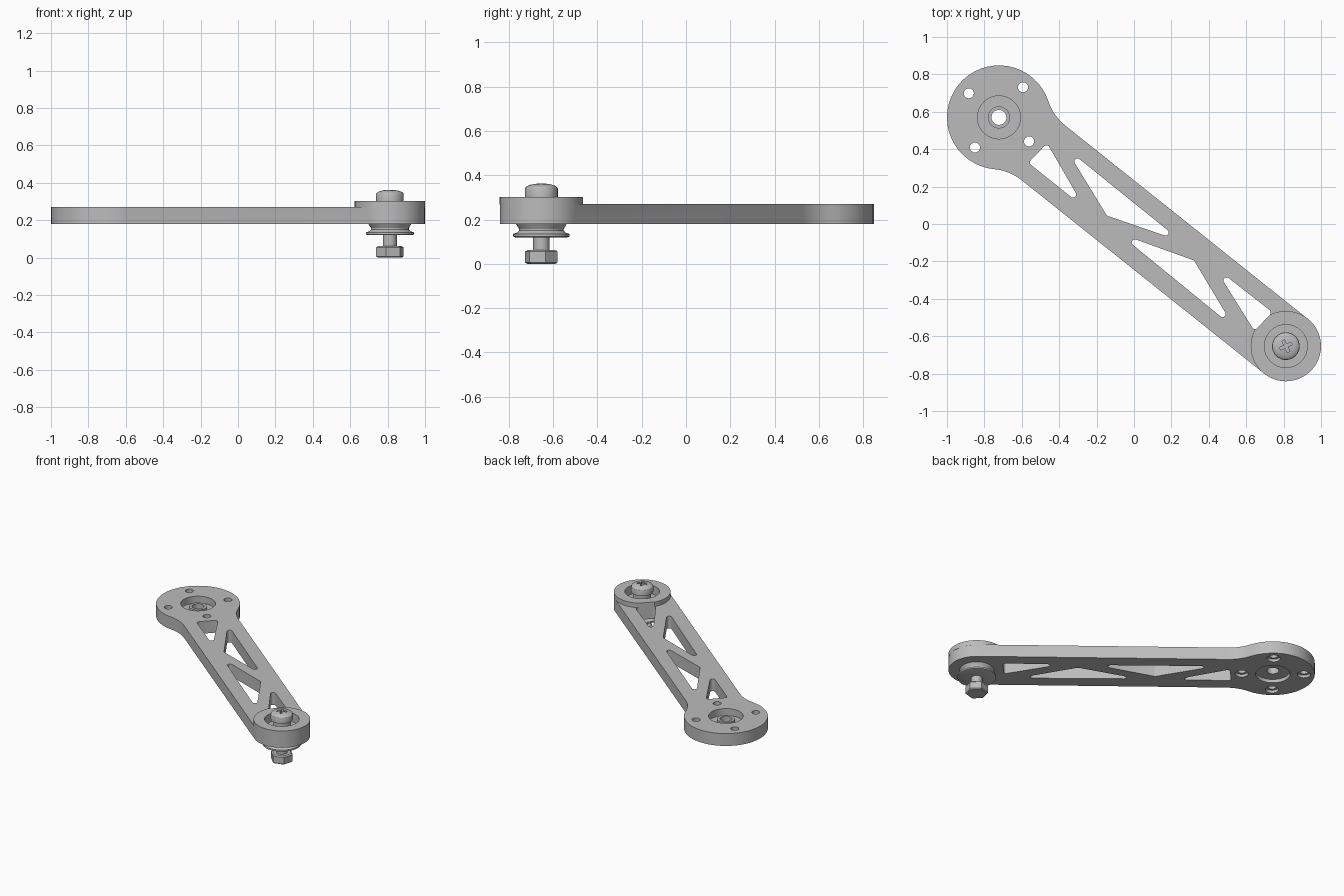
import bpy, bmesh, math
from mathutils import Vector, geometry

cube = bpy.data.objects.get("Cube")
if cube:
    bpy.data.objects.remove(cube, do_unlink=True)

grey = bpy.data.materials.new("plain grey")
grey.use_nodes = True
grey.diffuse_color = (0.5, 0.5, 0.5, 1)
grey.node_tree.nodes["Principled BSDF"].inputs["Base Color"].default_value = (0.5, 0.5, 0.5, 1)

HUB = Vector((-0.722, 0.57))      # wide end centre
TIP = Vector((0.812, -0.653))     # narrow end centre
AXIS = (TIP - HUB).normalized()
SIDE = Vector((-AXIS.y, AXIS.x))
LENGTH = (TIP - HUB).length
ANGLE = math.atan2(AXIS.y, AXIS.x)
R_HUB, R_TIP, R_FILLET = 0.278, 0.187, 0.28
BOTTOM, TOP, PAD_TOP = 0.18, 0.27, 0.303


def finish(name, bm):
    bmesh.ops.recalc_face_normals(bm, faces=bm.faces)
    mesh = bpy.data.meshes.new(name)
    bm.to_mesh(mesh)
    bm.free()
    mesh.materials.append(grey)
    obj = bpy.data.objects.new(name, mesh)
    bpy.context.collection.objects.link(obj)
    return obj


def prism(name, points, z0, z1):
    bm = bmesh.new()
    face = bm.faces.new([bm.verts.new((p[0], p[1], z0)) for p in points])
    new = bmesh.ops.extrude_face_region(bm, geom=[face])["geom"]
    bmesh.ops.translate(bm, vec=(0, 0, z1 - z0),
                        verts=[v for v in new if isinstance(v, bmesh.types.BMVert)])
    return finish(name, bm)


def arc(centre, r, start, end, steps):
    return [Vector((centre[0] + r * math.cos(start + (end - start) * i / steps),
                    centre[1] + r * math.sin(start + (end - start) * i / steps)))
            for i in range(steps + 1)]


def disc(name, centre, r, z0, z1, steps=32):
    return prism(name, arc(centre, r, 0, math.tau, steps)[:-1], z0, z1)


def lathe(name, centre, profile, steps=32, turn=0.0):
    """Closed solid turned from (radius, height) pairs."""
    bm = bmesh.new()
    rings = [[bm.verts.new((p.x, p.y, z))
              for p in arc(centre, r, turn, turn + math.tau, steps)[:-1]] for r, z in profile]
    for low, high in zip(rings, rings[1:]):
        for i in range(steps):
            j = (i + 1) % steps
            bm.faces.new((low[i], low[j], high[j], high[i]))
    bm.faces.new(rings[0])
    bm.faces.new(rings[-1])
    return finish(name, bm)


def combine(obj, other, operation):
    mod = obj.modifiers.new("cut", "BOOLEAN")
    mod.operation, mod.solver, mod.object = operation, "EXACT", other
    bpy.context.view_layer.objects.active = obj
    bpy.ops.object.modifier_apply(modifier=mod.name)
    bpy.data.objects.remove(other, do_unlink=True)


def smooth(obj, degrees=30):
    bpy.ops.object.select_all(action="DESELECT")
    obj.select_set(True)
    bpy.context.view_layer.objects.active = obj
    bpy.ops.object.shade_smooth_by_angle(angle=math.radians(degrees))


# Arm outline: round tip, straight edge, concave fillet, wide round end, mirrored
rise = R_TIP + R_FILLET
run = math.sqrt((R_HUB + R_FILLET) ** 2 - rise ** 2)
phi = math.atan2(rise, run)
half = (arc((LENGTH, 0), R_TIP, 0, math.pi / 2, 12)
        + arc((run, rise), R_FILLET, -math.pi / 2, phi - math.pi, 8)
        + arc((0, 0), R_HUB, phi, math.pi, 16)[1:])
outline = half + [Vector((p.x, -p.y)) for p in reversed(half[1:-1])]
arm = prism("arm", [HUB + AXIS * p.x + SIDE * p.y for p in outline], BOTTOM, TOP)

# Raised pad on the narrow end, with its pocket
combine(arm, disc("pad", TIP, R_TIP + 0.001, TOP - 0.003, PAD_TOP, 48), "UNION")
combine(arm, disc("pocket", TIP, 0.115, 0.24, 0.4), "DIFFERENCE")

# Triangular windows with rounded corners
windows = [
    [(-0.468, 0.404), (-0.540, 0.329), (-0.326, 0.158)],
    [(-0.302, 0.334), (0.168, -0.045), (-0.134, 0.059)],
    [(0.005, -0.099), (0.310, -0.209), (0.473, -0.481)],
    [(0.495, -0.302), (0.714, -0.473), (0.647, -0.545)],
]
for corners in windows:
    pts = [p for c in corners for p in arc(c, 0.017, 0, math.tau, 16)[:-1]]
    hull = [pts[i] for i in geometry.convex_hull_2d(pts)]
    combine(arm, prism("window", hull, 0.1, 0.4), "DIFFERENCE")

# Wide end: pockets above and below, then a raised collar and its bore
combine(arm, disc("top_pocket", HUB, 0.115, 0.22, 0.4), "DIFFERENCE")
combine(arm, disc("bottom_pocket", HUB, 0.115, 0.1, 0.205), "DIFFERENCE")
combine(arm, disc("collar", HUB, 0.059, 0.21, 0.25), "UNION")
combine(arm, disc("bore", HUB, 0.04, 0.1, 0.4), "DIFFERENCE")

# Four screw holes, counterbored from below
for k in range(4):
    a = ANGLE + k * math.pi / 2
    spot = HUB + Vector((math.cos(a), math.sin(a))) * 0.206
    combine(arm, disc("screw_hole", spot, 0.027, 0.1, 0.4, 20), "DIFFERENCE")
    combine(arm, disc("counterbore", spot, 0.044, 0.1, 0.2, 20), "DIFFERENCE")
smooth(arm)

# Grooved roller under the narrow end
smooth(lathe("roller", TIP, [(0.118, 0.12), (0.128, 0.124), (0.128, 0.135), (0.108, 0.142),
                             (0.101, 0.15), (0.101, 0.158), (0.107, 0.168), (0.115, 0.181)]))

# Bolt shank, spacer in the pocket and hex nut
smooth(disc("bolt_shank", TIP, 0.037, 0.05, 0.2, 24))
smooth(disc("spacer", TIP, 0.06, 0.238, 0.305))
lathe("hex_nut", TIP, [(0.066, 0), (0.076, 0.007), (0.076, 0.055), (0.066, 0.062)],
      6, math.radians(15))

# Domed bolt head with a cross recess
dome = [(0.074 * math.cos(t), 0.34 + 0.023 * math.sin(t))
        for t in [math.radians(d) for d in range(0, 90, 15)]]
head = lathe("bolt_head", TIP, [(0.074, PAD_TOP)] + dome + [(0.006, 0.363)])
for turn in (0, math.pi / 2):
    a = math.radians(25) + turn
    u, v = Vector((math.cos(a), math.sin(a))), Vector((-math.sin(a), math.cos(a)))
    bar = [TIP + u * sx * 0.034 + v * sy * 0.008
           for sx, sy in ((1, 1), (-1, 1), (-1, -1), (1, -1))]
    combine(head, prism("slot", bar, 0.34, 0.4), "DIFFERENCE")
smooth(head)
